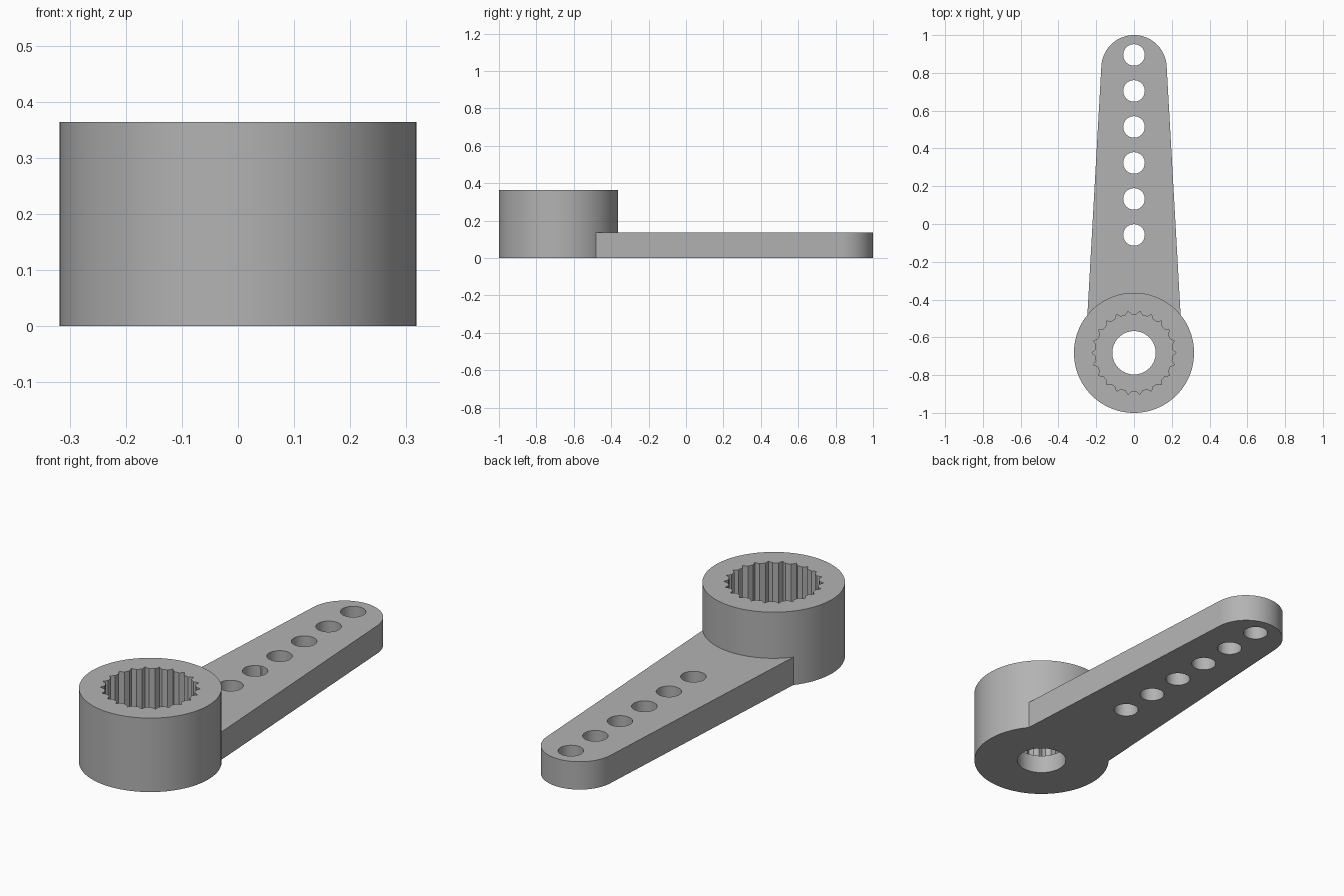
import bpy, bmesh
from math import sin, cos, pi, radians

cube = bpy.data.objects.get("Cube")
if cube:
    bpy.data.objects.remove(cube)

HUB_Y, HUB_R, HUB_H = -0.682, 0.318, 0.364
ARM_H, TIP_Y, TIP_R = 0.137, 0.827, 0.173
FLOOR = 0.091
TEETH = 22

grey = bpy.data.materials.new("light_grey")
grey.use_nodes = True
colour = (0.45, 0.45, 0.45, 1)
grey.diffuse_color = colour
grey.node_tree.nodes["Principled BSDF"].inputs["Base Color"].default_value = colour


def circle(y, r, n=96):
    return [(r * cos(2 * pi * i / n), y + r * sin(2 * pi * i / n)) for i in range(n)]


def prism(name, outline, z0, z1):
    """Extrude a flat outline between two heights."""
    bm = bmesh.new()
    face = bm.faces.new([bm.verts.new((x, y, z0)) for x, y in outline])
    top = bmesh.ops.extrude_face_region(bm, geom=[face])["geom"]
    verts = [v for v in top if isinstance(v, bmesh.types.BMVert)]
    bmesh.ops.translate(bm, verts=verts, vec=(0, 0, z1 - z0))
    bmesh.ops.recalc_face_normals(bm, faces=bm.faces)
    mesh = bpy.data.meshes.new(name)
    bm.to_mesh(mesh)
    bm.free()
    mesh.materials.append(grey)
    obj = bpy.data.objects.new(name, mesh)
    bpy.context.collection.objects.link(obj)
    return obj


def combine(target, tool, operation):
    """Apply a boolean and discard the tool."""
    mod = target.modifiers.new(operation, "BOOLEAN")
    mod.operation, mod.object, mod.solver = operation, tool, "EXACT"
    bpy.ops.object.select_all(action="DESELECT")
    bpy.context.view_layer.objects.active = target
    target.select_set(True)
    bpy.ops.object.modifier_apply(modifier=mod.name)
    bpy.data.objects.remove(tool)


# Tall round hub
horn = prism("lever_arm", circle(HUB_Y, HUB_R), 0, HUB_H)

# Tapered arm with a rounded tip
tilt, steps = radians(3.4), 48
outline = [(-0.258, HUB_Y), (0.258, HUB_Y)]
for i in range(steps + 1):
    a = tilt + (pi - 2 * tilt) * i / steps
    outline.append((TIP_R * cos(a), TIP_Y + TIP_R * sin(a)))
combine(horn, prism("arm", outline, 0, ARM_H), "UNION")

# Toothed socket: V grooves around a round bore
socket = []
for i in range(TEETH):
    for offset, r in ((-0.27, 0.204), (0, 0.223), (0.27, 0.204)):
        a = 2 * pi * (i + offset) / TEETH
        socket.append((r * cos(a), HUB_Y + r * sin(a)))
combine(horn, prism("socket_cutter", socket, FLOOR, 0.5), "DIFFERENCE")

# Screw hole and row of linkage holes
combine(horn, prism("screw_cutter", circle(HUB_Y, 0.115, 64), -0.1, 0.3), "DIFFERENCE")
for i in range(6):
    cutter = prism("hole_cutter", circle(0.895 - 0.1906 * i, 0.057, 48), -0.1, 0.3)
    combine(horn, cutter, "DIFFERENCE")

bpy.ops.object.shade_smooth_by_angle(angle=radians(25))
